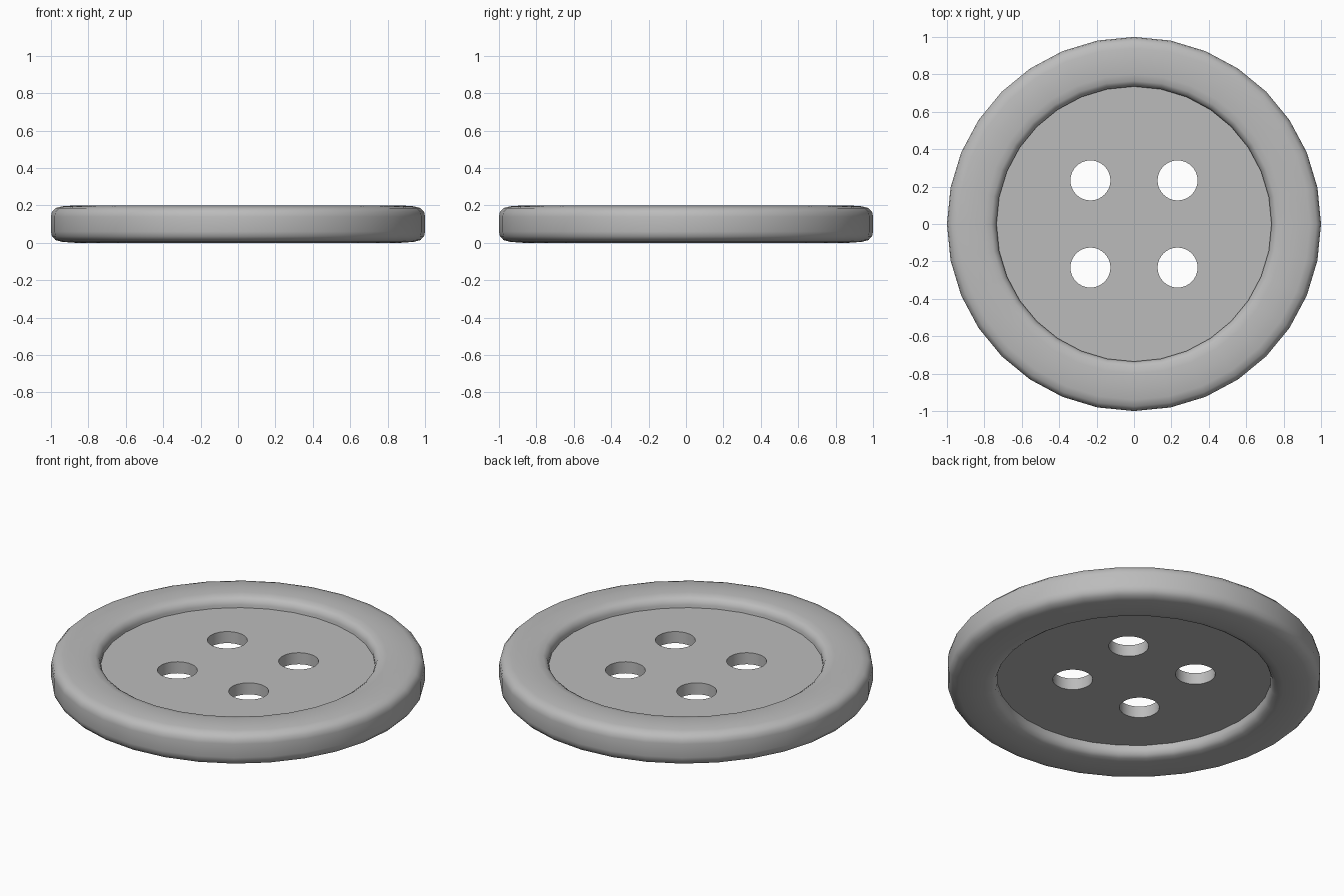
import bpy
import bmesh
import math
from mathutils import Matrix, Vector

cube = bpy.data.objects.get("Cube")
if cube:
    bpy.data.objects.remove(cube, do_unlink=True)

SIDES = 32
HEIGHT = 0.2
RIM_INNER = 0.735
DISC_BOTTOM, DISC_TOP = 0.07, 0.138
HOLE_RADIUS, HOLE_OFFSET = 0.107, 0.233

grey = bpy.data.materials.new("plain_grey")
grey.use_nodes = True
colour = (0.5, 0.5, 0.5, 1)
grey.diffuse_color = colour
grey.node_tree.nodes["Principled BSDF"].inputs["Base Color"].default_value = colour


def finish(name, bm, angle):
    """Turn a bmesh into a grey, smooth-shaded object."""
    bmesh.ops.recalc_face_normals(bm, faces=bm.faces[:])
    mesh = bpy.data.meshes.new(name)
    bm.to_mesh(mesh)
    bm.free()
    mesh.materials.append(grey)
    obj = bpy.data.objects.new(name, mesh)
    bpy.context.collection.objects.link(obj)
    bpy.ops.object.select_all(action='DESELECT')
    obj.select_set(True)
    bpy.context.view_layer.objects.active = obj
    bpy.ops.object.shade_smooth_by_angle(angle=math.radians(angle))
    return obj


# Rim: upper half of the section, mirrored and spun round z
upper = [(1.0, 0.04), (0.995, 0.065), (0.975, 0.086), (0.94, 0.095),
         (0.87, 0.1), (0.80, 0.099), (0.765, 0.093), (0.745, 0.08),
         (RIM_INNER, 0.055)]
section = upper + [(r, -z) for r, z in reversed(upper)]
bm = bmesh.new()
verts = [bm.verts.new((0, r, z + HEIGHT / 2)) for r, z in section]
edges = [bm.edges.new((a, b)) for a, b in zip(verts, verts[1:] + verts[:1])]
bmesh.ops.spin(bm, geom=verts + edges, cent=(0, 0, 0), axis=(0, 0, 1),
               angle=math.tau, steps=SIDES, use_merge=True)
bmesh.ops.remove_doubles(bm, verts=bm.verts[:], dist=0.0005)
finish("rim", bm, 50)

# Centre disc: flat outline with four thread holes, filled and extruded
bm = bmesh.new()
bmesh.ops.create_circle(bm, segments=SIDES, radius=RIM_INNER + 0.005,
                        matrix=Matrix.Translation((0, 0, DISC_BOTTOM)))
for x in (-HOLE_OFFSET, HOLE_OFFSET):
    for y in (-HOLE_OFFSET, HOLE_OFFSET):
        bmesh.ops.create_circle(bm, segments=SIDES, radius=HOLE_RADIUS,
                                matrix=Matrix.Translation((x, y, DISC_BOTTOM)))
bmesh.ops.triangle_fill(bm, edges=bm.edges[:], use_beauty=True, normal=(0, 0, 1))
extruded = bmesh.ops.extrude_face_region(bm, geom=bm.faces[:], use_keep_orig=True)
top = [v for v in extruded["geom"] if isinstance(v, bmesh.types.BMVert)]
bmesh.ops.translate(bm, verts=top, vec=Vector((0, 0, DISC_TOP - DISC_BOTTOM)))
finish("centre_disc", bm, 30)
